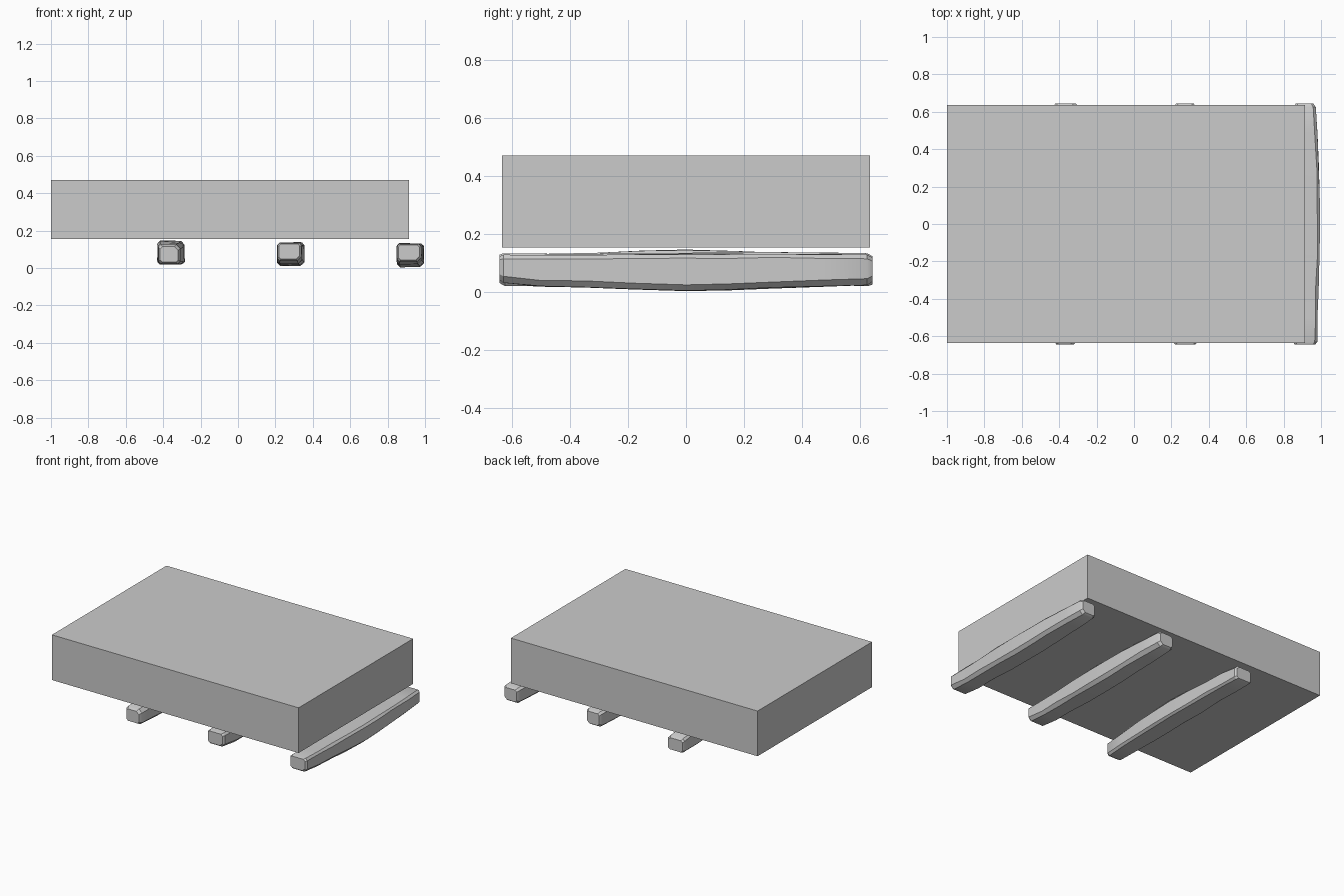
import bpy, bmesh, random
from mathutils import Matrix
from math import pi

if "Cube" in bpy.data.objects:
    bpy.data.objects.remove(bpy.data.objects["Cube"])

random.seed(4)


def finish(bm, name):
    bmesh.ops.recalc_face_normals(bm, faces=bm.faces)
    me = bpy.data.meshes.new(name)
    bm.to_mesh(me)
    bm.free()
    ob = bpy.data.objects.new(name, me)
    bpy.context.collection.objects.link(ob)
    return ob


# Plain rectangular slab
bm = bmesh.new()
bmesh.ops.create_cube(bm, size=1, matrix=Matrix.Translation((-0.0425, 0, 0.3125))
                      @ Matrix.Diagonal((1.915, 1.27, 0.317, 1)))
finish(bm, "slab")

# Rough timber stations: y, left, right, bottom, top, corner cut
STATIONS = [
    (-0.643, -0.062, 0.050, -0.032, 0.050, 0.012),
    (-0.630, -0.070, 0.060, -0.042, 0.055, 0.014),
    (-0.500, -0.071, 0.062, -0.055, 0.053, 0.012),
    (-0.350, -0.068, 0.066, -0.059, 0.053, 0.014),
    (-0.180, -0.070, 0.071, -0.064, 0.055, 0.012),
    (0.000, -0.067, 0.075, -0.070, 0.057, 0.013),
    (0.150, -0.070, 0.072, -0.066, 0.058, 0.014),
    (0.300, -0.068, 0.068, -0.060, 0.057, 0.012),
    (0.480, -0.070, 0.062, -0.055, 0.056, 0.014),
    (0.625, -0.066, 0.052, -0.050, 0.055, 0.014),
    (0.643, -0.056, 0.040, -0.038, 0.045, 0.012),
]


def timber(name, x, z, flipped=False):
    bm = bmesh.new()
    rings = []
    for i, (y, l, r, b, t, c) in enumerate(STATIONS):
        outline = [(l + c, b), (r - c * 1.6, b), (r, b + c * 1.6), (r, t - c),
                   (r - c, t), (l + c, t), (l, t - c), (l, b + c)]
        j = 0.002 if 1 < i < len(STATIONS) - 2 else 0
        rings.append([bm.verts.new((px + random.uniform(-j, j), y, pz + random.uniform(-j, j)))
                      for px, pz in outline])
    for a, b in zip(rings, rings[1:]):
        for k in range(8):
            n = (k + 1) % 8
            bm.faces.new((a[k], a[n], b[n], b[k]))
    bm.faces.new(rings[0])
    bm.faces.new(rings[-1])
    # Turned end for end and upside down when flipped
    turn = Matrix.Rotation(pi if flipped else 0, 4, 'X')
    bmesh.ops.transform(bm, matrix=Matrix.Translation((x, 0, z)) @ turn, verts=bm.verts)
    ob = finish(bm, name)
    bpy.context.view_layer.objects.active = ob
    ob.select_set(True)
    bpy.ops.object.shade_smooth_by_angle(angle=0.6)
    ob.select_set(False)


# Three bearers under the slab
timber("left_bearer", -0.36, 0.076, flipped=True)
timber("middle_bearer", 0.28, 0.079)
timber("right_bearer", 0.92, 0.074)
